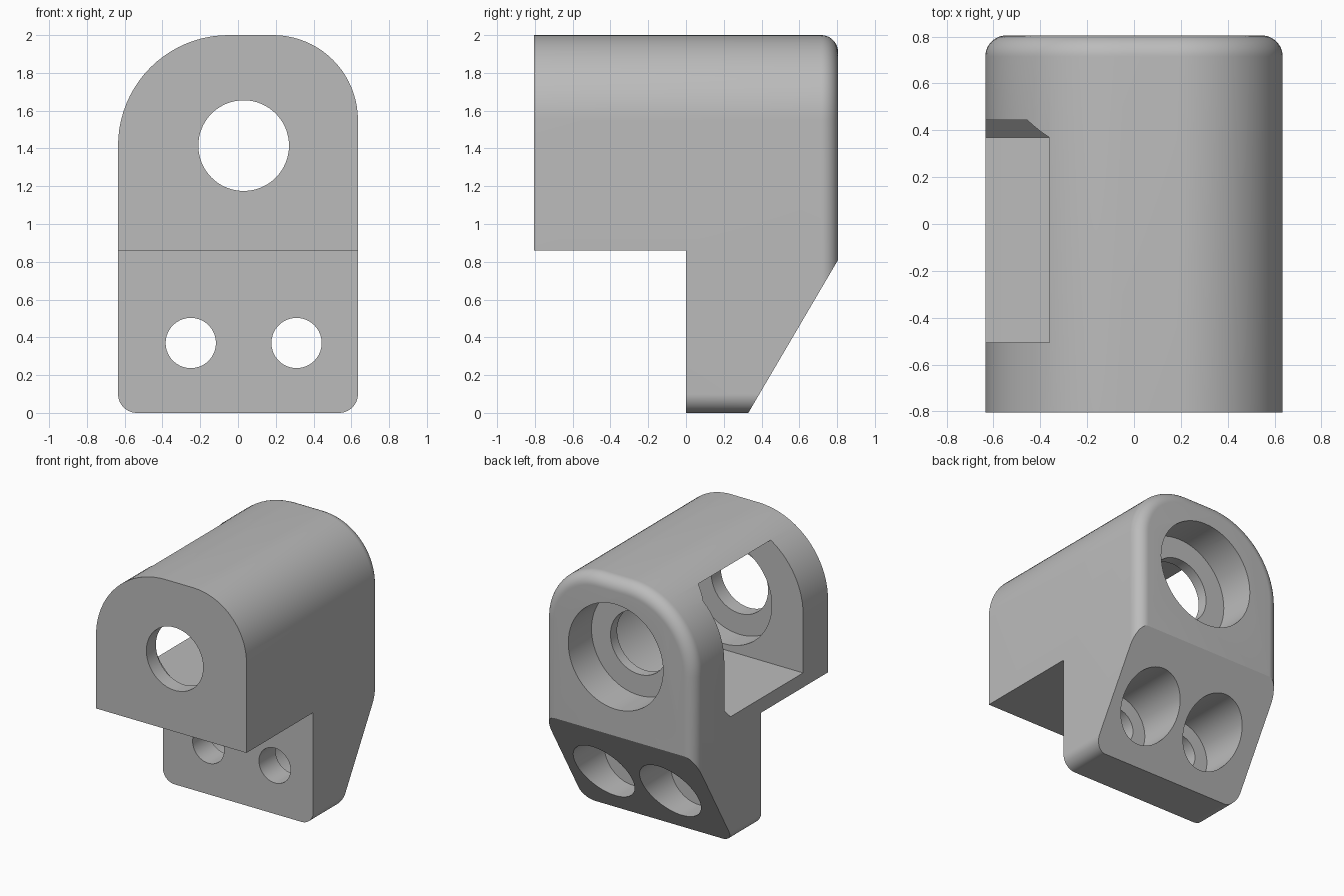
import bpy, bmesh, math
from math import pi, sin, cos

if "Cube" in bpy.data.objects:
    bpy.data.objects.remove(bpy.data.objects["Cube"], do_unlink=True)

GREY = bpy.data.materials.new("plain grey")
GREY.use_nodes = True
GREY.diffuse_color = (0.5, 0.5, 0.5, 1)
GREY.node_tree.nodes["Principled BSDF"].inputs["Base Color"].default_value = (0.5, 0.5, 0.5, 1)

HALF_W, BACK = 0.635, 0.805
HOLE_X, HOLE_Z = 0.03, 1.415


def arc(cx, cz, r, a0, a1, n=20):
    return [(cx + r * cos(a0 + (a1 - a0) * i / n), cz + r * sin(a0 + (a1 - a0) * i / n))
            for i in range(n + 1)]


def loft(name, sections):
    """Join equal-length closed loops of 3D points into a capped solid."""
    bm = bmesh.new()
    loops = [[bm.verts.new(p) for p in s] for s in sections]
    n = len(loops[0])
    for a, b in zip(loops, loops[1:]):
        for i in range(n):
            j = (i + 1) % n
            bm.faces.new((a[i], a[j], b[j], b[i]))
    bm.faces.new(loops[0])
    bm.faces.new(loops[-1])
    bmesh.ops.recalc_face_normals(bm, faces=bm.faces)
    mesh = bpy.data.meshes.new(name)
    bm.to_mesh(mesh)
    bm.free()
    mesh.materials.append(GREY)
    ob = bpy.data.objects.new(name, mesh)
    bpy.context.collection.objects.link(ob)
    return ob


def at_y(profile, y):
    return [(x, y, z) for x, z in profile]


def boolean(target, cutter, operation):
    mod = target.modifiers.new("cut", "BOOLEAN")
    mod.operation, mod.solver, mod.object = operation, "EXACT", cutter
    bpy.context.view_layer.objects.active = target
    bpy.ops.object.modifier_apply(modifier=mod.name)
    bpy.data.objects.remove(cutter, do_unlink=True)


def bore(target, x, z, r, y0, y1):
    circle = arc(x, z, r, 0, 2 * pi, 64)[:-1]
    boolean(target, loft("bore", [at_y(circle, y0), at_y(circle, y1)]), "DIFFERENCE")


def outline(inset):
    """Front outline with four different corner radii, shrunk by inset."""
    w, top, low = HALF_W, 2.0, 0.0
    pts = []
    for sx, end, r, a in ((1, top, 0.45, 0), (-1, top, 0.585, pi / 2),
                          (-1, low, 0.1, pi), (1, low, 0.1, 1.5 * pi)):
        cz = end - r if end else r
        pts += arc(sx * (w - r), cz, r - inset, a, a + pi / 2)
    return pts


# Body: outline lofted front to back with a rounded rear edge
R = 0.09
sections = [at_y(outline(0), -BACK)]
for i in range(13):
    t = pi / 2 * i / 12
    sections.append(at_y(outline(R * (1 - cos(t))), BACK - R + R * sin(t)))
body = loft("bracket_body", sections)

# Side shape: overhanging head and sloped rear of the foot
side = [(-BACK, 0.86), (0, 0.86), (0, -0.1), (0.33 - 0.0587, -0.1), (BACK, 0.81),
        (BACK + 0.1, 0.81), (BACK + 0.1, 2.1), (-BACK - 0.1, 2.1), (-BACK - 0.1, 0.86)][1:]
boolean(body, loft("side_shape", [[(x, y, z) for y, z in side] for x in (-1, 1)]), "INTERSECT")


# Side pocket: rounded inner end, open to the right, chamfered at the rear
def pocket(inset):
    cz, r = 1.44, 0.47 - inset
    return arc(HOLE_X, cz, r, -pi / 2, pi / 2, 40) + [(-0.8, cz + r), (-0.8, cz - r)]


boolean(body, loft("pocket", [at_y(pocket(0), -0.505), at_y(pocket(0), 0.37),
                              at_y(pocket(0.075), 0.445)]), "DIFFERENCE")

# Shaft hole with seats behind the front wall and in the rear face
bore(body, HOLE_X, HOLE_Z, 0.24, -1, 1)
bore(body, HOLE_X, HOLE_Z, 0.40, 0.525, 1)
bore(body, HOLE_X, HOLE_Z, 0.40, -0.69, -0.4)

# Screw holes with recesses for the heads
for dx in (-0.28, 0.28):
    bore(body, HOLE_X + dx, 0.37, 0.133, -0.2, 1)
    bore(body, HOLE_X + dx, 0.37, 0.24, 0.2, 1)

bpy.ops.object.select_all(action="DESELECT")
body.select_set(True)
bpy.context.view_layer.objects.active = body
bpy.ops.object.shade_smooth_by_angle(angle=math.radians(25))
